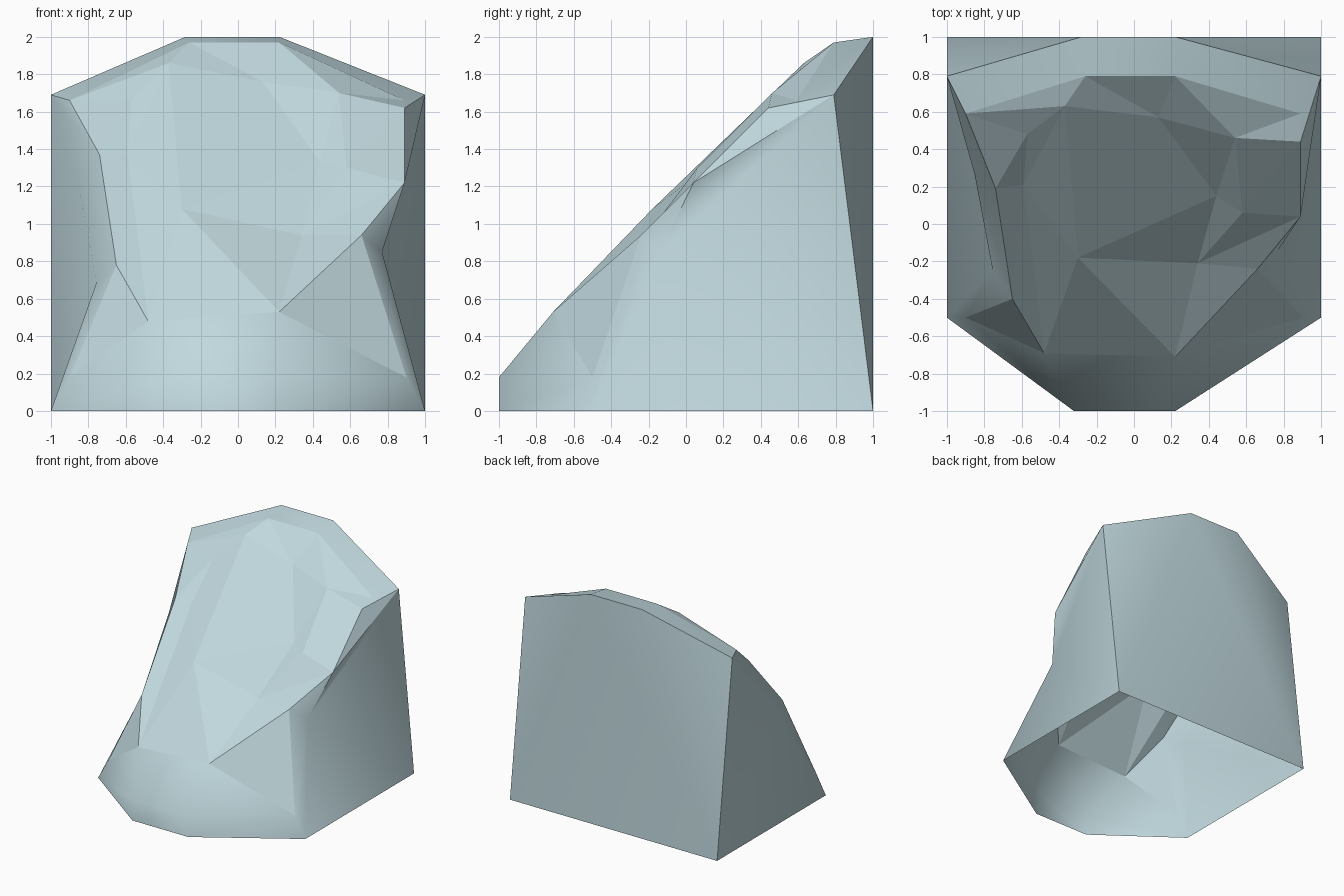
import bpy, bmesh, math
from mathutils import Vector
from mathutils.geometry import delaunay_2d_cdt

if "Cube" in bpy.data.objects:
    bpy.data.objects.remove(bpy.data.objects["Cube"])

# Outer shell points: base, wall edges and top of the back
outer = {
    "nl": (-1, 1, 0), "nr": (1, 1, 0), "gl": (-1, -.5, 0), "gr": (1, -.5, 0),
    "ml": (-.32, -1, 0), "mr": (.22, -1, 0),
    "al": (-1, .79, 1.69), "ar": (1, .79, 1.69),
    "ul": (-.28, 1, 2), "ur": (.22, 1, 2),
    "il": (-.85, .26, 1.19), "jl": (-.755, -.25, .69), "fr": (.77, -.14, .85),
}
# Rim around the front face, in order
rim = {
    "bl": (-.9, .59, 1.66), "cl": (-.74, .19, 1.37), "dl": (-.65, -.4, .78),
    "kl": (-.9, -.5, .18), "ll": (-.32, -1, .18), "lr": (.14, -1, .18),
    "kr": (.9, -.5, .18), "er": (.66, -.24, .94), "dr": (.89, .04, 1.22),
    "cr": (.89, .44, 1.62), "br": (.89, .59, 1.66),
    "tr": (.22, .79, 1.97), "tl": (-.26, .79, 1.97),
}
# Facet corners inside the front face
inner = {
    "p1": (-.57, .48, 1.66), "p2": (-.37, .63, 1.86), "p3": (.13, .57, 1.76),
    "p4": (.54, .46, 1.70), "p5": (.44, .15, 1.33), "p6": (.58, .06, 1.30),
    "p7": (.34, -.21, .94), "p8": (-.59, .21, 1.37), "p9": (-.48, -.69, .48),
    "p10": (-.3, -.18, 1.08), "h": (.22, -.71, .53),
}
# Ridges that must stay as edges on the front face
ridges = ["tl p2 p1 bl", "tr p3 p2", "tr p4 p3 p5 p4 br", "p4 cr p6 p4", "p5 p6 dr p7 p5 p10",
          "p1 p8 p10 h p9 p8", "p7 p6", "p7 h er", "cl p8 dl p9 kl", "p1 cl", "p9 ll",
          "p9 p10", "h lr", "h kr", "p7 er"]
# Walls, back and the strips joining the outer points to the rim
shell = ["nl al il", "nl il jl", "nl jl gl", "nr fr ar", "ar fr dr", "nr gr fr",
         "nl ul al", "nl nr ur ul", "nr ar ur",
         "al bl cl il", "il cl dl jl", "jl dl kl gl",
         "ar dr cr", "ar cr br", "fr er dr", "fr gr kr er",
         "al ul tl bl", "ul ur tr tl", "ur ar br tr",
         "gl kl ll ml", "ml ll lr mr", "mr lr kr gr"]

bm = bmesh.new()
verts = {n: bm.verts.new(p) for n, p in {**outer, **rim, **inner}.items()}
for names in shell:
    bm.faces.new([verts[n] for n in names.split()]).smooth = True

# Front face: constrained triangulation seen from the front
front = list(rim) + list(inner)
flat = [Vector((verts[n].co.x, verts[n].co.z)) for n in front]
edges = {(i, (i + 1) % len(rim)) for i in range(len(rim))}
for chain in ridges:
    ids = [front.index(n) for n in chain.split()]
    edges |= {(min(a, b), max(a, b)) for a, b in zip(ids, ids[1:])}
result = delaunay_2d_cdt(flat, list(edges), [], 1, 1e-5)
lookup = []
for co, src in zip(result[0], result[3]):
    if src:
        lookup.append(verts[front[src[0]]])
    else:
        near = min(range(len(flat)), key=lambda i: (flat[i] - co).length)
        lookup.append(bm.verts.new((co.x, verts[front[near]].co.y, co.y)))
for f in result[2]:
    vs = [lookup[i] for i in f]
    if len(set(vs)) > 2 and bm.faces.get(vs) is None:
        face = bm.faces.new(vs)
        # faceted slope, softer foot ledge
        face.smooth = face.calc_center_median().z < .45

bmesh.ops.recalc_face_normals(bm, faces=bm.faces)
back = max(bm.faces, key=lambda f: f.calc_center_median().y)
if back.normal.y < 0:
    bmesh.ops.reverse_faces(bm, faces=bm.faces)

# Keep the strong corners crisp
for e in bm.edges:
    if len(e.link_faces) == 2:
        e.smooth = e.calc_face_angle() < math.radians(45)

mesh = bpy.data.meshes.new("cliff_rock")
bm.to_mesh(mesh)
bm.free()
rock = bpy.data.objects.new("cliff_rock", mesh)
bpy.context.collection.objects.link(rock)

# One pale blue-grey stone colour
stone = bpy.data.materials.new("pale blue grey stone")
stone.diffuse_color = (.53, .69, .73, 1)
stone.use_nodes = True
stone.node_tree.nodes["Principled BSDF"].inputs["Base Color"].default_value = stone.diffuse_color
mesh.materials.append(stone)
